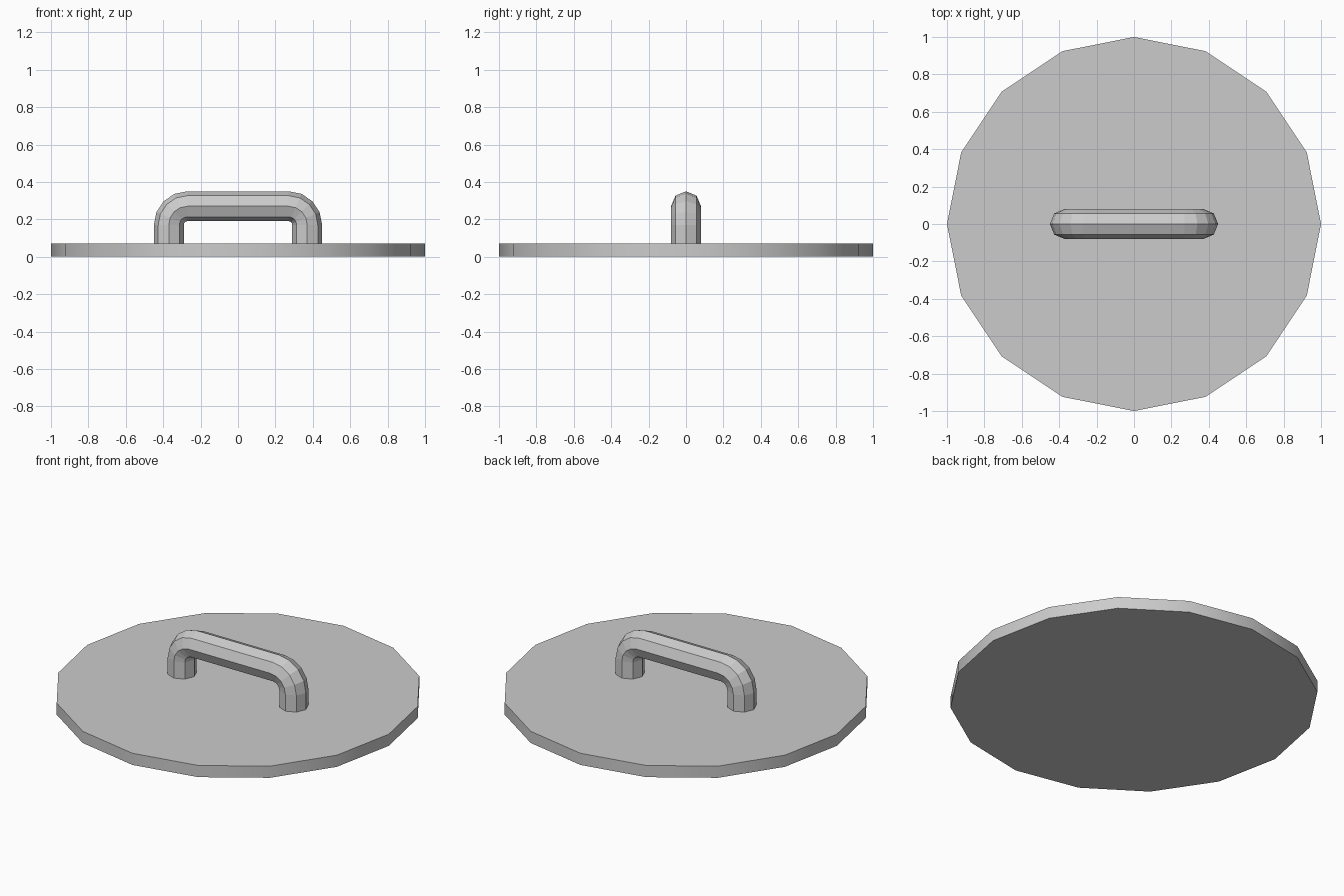
import bpy, bmesh
from math import sin, cos, pi, radians

if "Cube" in bpy.data.objects:
    bpy.data.objects.remove(bpy.data.objects["Cube"])

# Round lid plate, 16 sides
T = 0.07
bpy.ops.mesh.primitive_cylinder_add(vertices=16, radius=1, depth=T, location=(0, 0, T / 2))
plate = bpy.context.object
plate.name = "lid_plate"
# Put corners exactly on the axes
for v in plate.data.vertices:
    z = v.co.z
    k = v.index // 2
    v.co = (cos(k * pi / 8), sin(k * pi / 8), z)
bpy.ops.object.shade_smooth_by_angle(angle=radians(30))

# Handle path: (x, z, outward angle), leg - bend - bar - bend - leg
R, TUBE, CX, CZ, SEG = 0.10, 0.08, 0.27, 0.17, 4
path = [(-CX - R, 0.05, pi)]
for side, start in ((-1, pi), (1, pi / 2)):
    for i in range(SEG + 1):
        a = start - i * pi / 2 / SEG
        path.append((side * CX + R * cos(a), CZ + R * sin(a), a))
path.append((CX + R, 0.05, 0))

# Sweep an octagon along the path
bm = bmesh.new()
rings = []
for x, z, a in path:
    ring = []
    for k in range(8):
        t = k * pi / 4
        d = TUBE * cos(t)
        ring.append(bm.verts.new((x + d * cos(a), TUBE * sin(t), z + d * sin(a))))
    rings.append(ring)
for r0, r1 in zip(rings, rings[1:]):
    for k in range(8):
        n = (k + 1) % 8
        bm.faces.new((r0[k], r0[n], r1[n], r1[k]))
bm.faces.new(rings[0])
bm.faces.new(rings[-1])
bmesh.ops.recalc_face_normals(bm, faces=bm.faces)
mesh = bpy.data.meshes.new("handle")
bm.to_mesh(mesh)
bm.free()
bpy.context.collection.objects.link(bpy.data.objects.new("handle", mesh))
